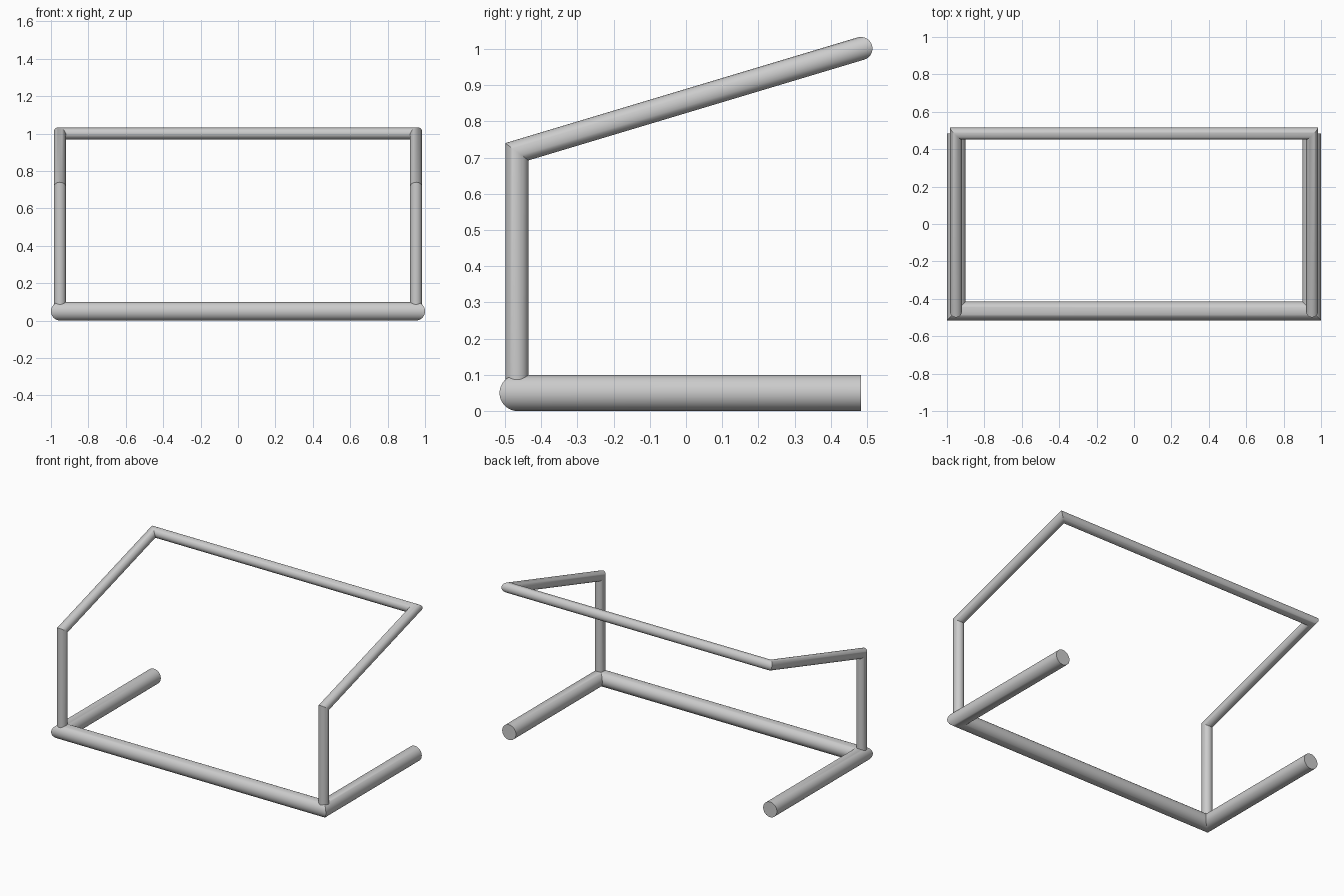
import bpy, bmesh
from math import cos, sin, tau, radians
from mathutils import Vector

if "Cube" in bpy.data.objects:
    bpy.data.objects.remove(bpy.data.objects["Cube"])


def mitred_tube(name, points, radius, sides=32):
    """Round tube along a path, with sharp mitred corners and capped ends."""
    pts = [Vector(p) for p in points]
    dirs = [(b - a).normalized() for a, b in zip(pts, pts[1:])]
    u = dirs[0].orthogonal().normalized()
    v = dirs[0].cross(u)
    ring = [pts[0] + radius * (cos(tau * i / sides) * u + sin(tau * i / sides) * v)
            for i in range(sides)]
    rings = [ring]
    for k, d in enumerate(dirs):
        # slide the ring along the segment onto the next mitre plane
        p = pts[k + 1]
        n = d + dirs[k + 1] if k + 1 < len(dirs) else d
        ring = [c + d * ((p - c).dot(n) / d.dot(n)) for c in ring]
        rings.append(ring)

    bm = bmesh.new()
    loops = [[bm.verts.new(c) for c in r] for r in rings]
    for a, b in zip(loops, loops[1:]):
        for i in range(sides):
            j = (i + 1) % sides
            bm.faces.new((a[i], a[j], b[j], b[i]))
    bm.faces.new(loops[0])
    bm.faces.new(loops[-1])
    bmesh.ops.recalc_face_normals(bm, faces=bm.faces)
    mesh = bpy.data.meshes.new(name)
    bm.to_mesh(mesh)
    bm.free()
    obj = bpy.data.objects.new(name, mesh)
    bpy.context.collection.objects.link(obj)
    bpy.ops.object.select_all(action='DESELECT')
    obj.select_set(True)
    bpy.context.view_layer.objects.active = obj
    bpy.ops.object.shade_smooth_by_angle(angle=radians(30))
    return obj


def u_path(half):
    """Mirror a right-hand half path to the left side."""
    return half + [(-x, y, z) for x, y, z in reversed(half)]


# Thick U-shaped floor frame, open at the back
mitred_tube("floor_frame", u_path([(0.95, 0.483, 0.05), (0.95, -0.465, 0.05)]), 0.05)

# Thin upright frame: posts, sloping arms and rear crossbar
mitred_tube("upper_frame", u_path([(0.952, -0.467, 0.05),
                                   (0.952, -0.467, 0.716),
                                   (0.952, 0.483, 1.001)]), 0.032)
